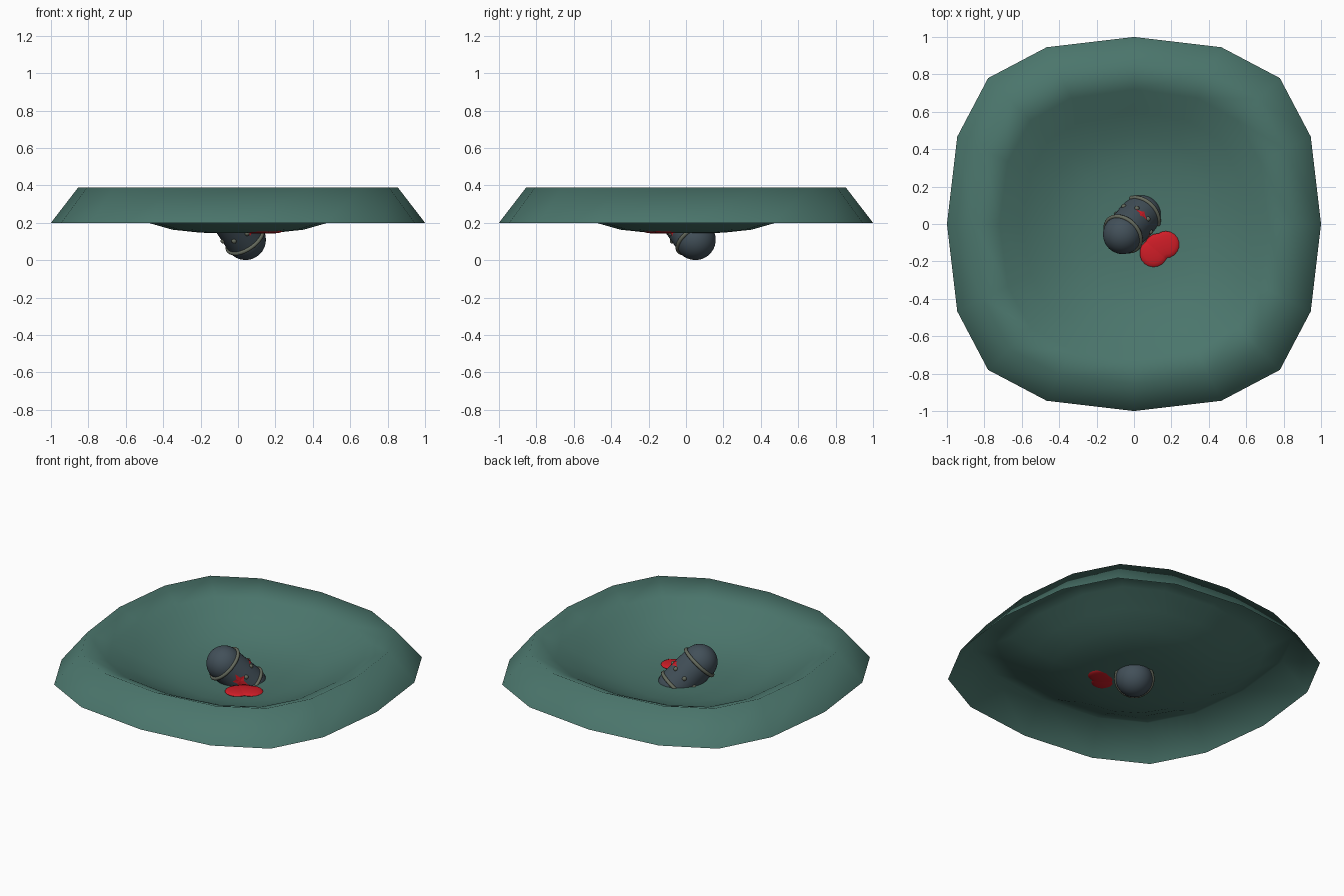
import bpy, bmesh, math, random
from mathutils import Vector, Matrix

if "Cube" in bpy.data.objects:
    bpy.data.objects.remove(bpy.data.objects["Cube"])

random.seed(4)


def mat(name, rgb):
    m = bpy.data.materials.new(name)
    m.diffuse_color = (*rgb, 1)
    m.use_nodes = True
    m.node_tree.nodes["Principled BSDF"].inputs["Base Color"].default_value = m.diffuse_color
    return m


TEAL = mat("teal", (0.07, 0.18, 0.15))
SLATE = mat("slate", (0.055, 0.08, 0.10))
TRIM = mat("trim", (0.13, 0.145, 0.11))
RED = mat("red", (0.62, 0.012, 0.02))


def finish(name, bm, material, angle=None):
    bmesh.ops.recalc_face_normals(bm, faces=bm.faces[:])
    me = bpy.data.meshes.new(name)
    bm.to_mesh(me)
    bm.free()
    me.materials.append(material)
    ob = bpy.data.objects.new(name, me)
    bpy.context.collection.objects.link(ob)
    if angle:
        bpy.context.view_layer.objects.active = ob
        ob.select_set(True)
        bpy.ops.object.shade_smooth_by_angle(angle=math.radians(angle))
        ob.select_set(False)
    return ob


def lathe(bm, profile, n=32):
    """Revolve (radius, z) points round z; zero radius gives a pole."""
    rings = []
    for r, z in profile:
        if r < 1e-5:
            rings.append([bm.verts.new((0, 0, z))] * n)
        else:
            rings.append([bm.verts.new((r * math.cos(i * math.tau / n), r * math.sin(i * math.tau / n), z))
                          for i in range(n)])
    for a, b in zip(rings, rings[1:]):
        for i in range(n):
            j = (i + 1) % n
            bm.faces.new(list(dict.fromkeys([a[i], a[j], b[j], b[i]])))


# Crater: open sheet with a rounded-square rim, a raised crest and a hollow floor
rim = []
for q in range(4):
    rot = Matrix.Rotation(q * math.pi / 2, 3, 'Z')
    for p in ((1, 0), (0.945, 0.467), (0.78, 0.78), (0.467, 0.945)):
        rim.append((rot @ Vector((*p, 0))))
bm = bmesh.new()
rows = []
for s, z in ((1, 0.2), (0.855, 0.388), (0.72, 0.325), (0.6, 0.258), (0.48, 0.2),
             (0.35, 0.163), (0.2, 0.147)):
    blend = max(0, min(1, (s - 0.3) / 0.5))
    row = []
    for v in rim:
        p = v.normalized().lerp(v, blend) * s
        row.append(bm.verts.new((p.x, p.y, z)))
    rows.append(row)
mid = bm.verts.new((0, 0, 0.144))
for a, b in zip(rows, rows[1:]):
    for i in range(16):
        j = (i + 1) % 16
        bm.faces.new((a[i], a[j], b[j], b[i]))
for i in range(16):
    bm.faces.new((rows[-1][i], rows[-1][(i + 1) % 16], mid))
bmesh.ops.recalc_face_normals(bm, faces=bm.faces[:])
if mid.normal.z < 0 or mid.link_faces[0].normal.z < 0:
    bmesh.ops.reverse_faces(bm, faces=bm.faces[:])
me = bpy.data.meshes.new("crater")
bm.to_mesh(me)
bm.free()
me.materials.append(TEAL)
me.shade_smooth()
bpy.context.collection.objects.link(bpy.data.objects.new("crater", me))

# Pod frame: local z runs along the tilted axis, local x faces the leak, local y the upper side
low, high = Vector((0.04, 0.05, 0.11)), Vector((-0.06, -0.055, 0.255))
az = (high - low).normalized()
ax = az.cross(Vector((0, 0, 1))).normalized()
if ax.x < 0:
    ax = -ax
ay = az.cross(ax)
frame = Matrix((ax, ay, az)).transposed().to_4x4()
frame.translation = (low + high) / 2
half, R = (high - low).length / 2, 0.106
up = 1 if ay.z > 0 else -1

# Pod shell: capsule
bm = bmesh.new()
steps = [i * math.pi / 20 for i in range(11)]
lower = [(R * 1.03 * math.sin(t), -half - R * 1.03 * math.cos(t)) for t in steps]
upper = [(R * math.sin(t), half + R * math.cos(t)) for t in reversed(steps)]
lathe(bm, lower + upper)
bm.transform(frame)
finish("pod_shell", bm, SLATE, 40)

# Trim bands at the foot of each dome
for name, z in (("lower_band", -half + 0.004), ("upper_band", half - 0.004)):
    bm = bmesh.new()
    ring = [(R + 0.003 + 0.011 * math.cos(k * math.tau / 8), z + 0.011 * math.sin(k * math.tau / 8))
            for k in range(9)]
    lathe(bm, ring)
    bmesh.ops.remove_doubles(bm, verts=bm.verts[:], dist=1e-5)
    bm.transform(frame)
    finish(name, bm, TRIM, 60)

# Rivets round the body
bm = bmesh.new()
for k in range(8):
    a = (k + 0.5) * math.tau / 8
    m = Matrix.Translation((R * math.cos(a), R * math.sin(a), -0.015))
    bmesh.ops.create_uvsphere(bm, u_segments=10, v_segments=6, radius=0.014, matrix=frame @ m)
finish("rivets", bm, TRIM, 60)


# Cracks: jagged red patches wrapped on the body
def crack(name, centre, width, height, n):
    bm = bmesh.new()

    def on_body(a, z):
        return bm.verts.new((frame @ Vector(((R + 0.004) * math.cos(a), (R + 0.004) * math.sin(a), z))))
    c = on_body(centre, 0)
    pts = []
    for i in range(n):
        k = (1.0 if i % 2 == 0 else 0.5) * random.uniform(0.85, 1.1)
        t = i * math.tau / n
        pts.append(on_body(centre + width * k * math.cos(t), height * k * math.sin(t)))
    for i in range(n):
        bm.faces.new((c, pts[i], pts[(i + 1) % n]))
    finish(name, bm, RED)


crack("leak_crack", 0, 0.42, 0.06, 10)
crack("top_crack", up * math.pi / 2, 0.42, 0.022, 8)

# Leak puddle: lobed flat blob lying on the crater floor
bm = bmesh.new()
for x, y, r in ((0.105, -0.155, 0.075), (0.17, -0.11, 0.072), (0.13, -0.125, 0.075)):
    m = Matrix.Translation((x, y, 0.156)) @ Matrix.Diagonal((1, 1, 0.19, 1))
    bmesh.ops.create_uvsphere(bm, u_segments=18, v_segments=8, radius=r, matrix=m)
finish("leak_puddle", bm, RED, 60)
